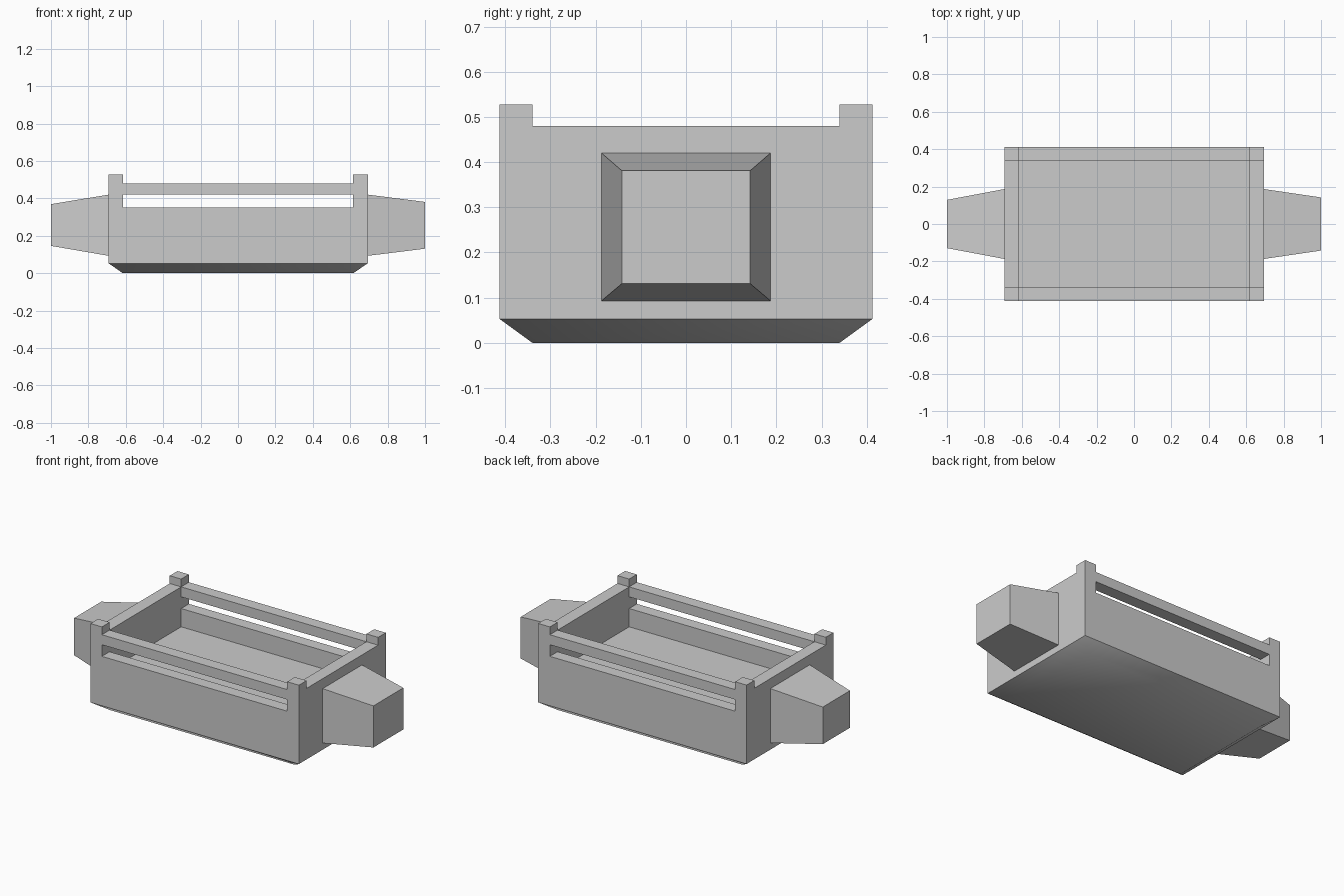
import bpy, bmesh, math

if "Cube" in bpy.data.objects:
    bpy.data.objects.remove(bpy.data.objects["Cube"])

# Grid planes shared by walls, posts, rails and slots of the crate
XS = [-0.692, -0.616, 0.616, 0.694]
YS = [-0.413, -0.34, 0.34, 0.413]
ZS = [0.0, 0.053, 0.24, 0.35, 0.42, 0.48, 0.527]


def solid(i, j, k):
    if not (0 <= i < 3 and 0 <= j < 3 and 0 <= k < 6):
        return False
    if k <= 1:                      # base slab
        return True
    if i != 1 and j != 1:           # corner posts, full height
        return True
    if k == 5 or (i == 1 and j == 1):
        return False                # notches above the rim, open interior
    return not (i == 1 and k == 3)  # long sides have a slot under the rail


def finish(bm, name, angle=None):
    bmesh.ops.recalc_face_normals(bm, faces=bm.faces[:])
    me = bpy.data.meshes.new(name)
    bm.to_mesh(me)
    bm.free()
    ob = bpy.data.objects.new(name, me)
    bpy.context.collection.objects.link(ob)
    if angle:
        bpy.ops.object.select_all(action='DESELECT')
        ob.select_set(True)
        bpy.context.view_layer.objects.active = ob
        bpy.ops.object.shade_smooth_by_angle(angle=math.radians(angle))
    return ob


# Open crate with posts, slotted long sides and chamfered underside
bm = bmesh.new()
grid = (XS, YS, ZS)
for i in range(3):
    for j in range(3):
        for k in range(6):
            if not solid(i, j, k):
                continue
            for axis in range(3):
                for side in (0, 1):
                    n = [i, j, k]
                    n[axis] += 2 * side - 1
                    if solid(*n):
                        continue
                    a, b = (axis + 1) % 3, (axis + 2) % 3
                    vs = []
                    for da, db in ((0, 0), (1, 0), (1, 1), (0, 1)):
                        c = [i, j, k]
                        c[axis] += side
                        c[a] += da
                        c[b] += db
                        vs.append(bm.verts.new([grid[m][c[m]] for m in range(3)]))
                    bm.faces.new(vs)
for v in bm.verts:
    if v.co.z < 0.001:              # pull the underside in to form the chamfer
        v.co.x = max(XS[1], min(XS[2], v.co.x))
        v.co.y = max(YS[1], min(YS[2], v.co.y))
bmesh.ops.remove_doubles(bm, verts=bm.verts[:], dist=0.0005)
bmesh.ops.recalc_face_normals(bm, faces=bm.faces[:])
bmesh.ops.dissolve_limit(bm, angle_limit=math.radians(2),
                         verts=bm.verts[:], edges=bm.edges[:])
finish(bm, "crate_body", 50)


# Tapered block handles on both ends: (x, half width, bottom, top)
def handle(name, inner, outer):
    bm = bmesh.new()
    rings = []
    for x, w, z0, z1 in (inner, outer):
        rings.append([bm.verts.new((x, y, z)) for y, z in
                      ((-w, z0), (w, z0), (w, z1), (-w, z1))])
    for s in range(4):
        t = (s + 1) % 4
        bm.faces.new((rings[0][s], rings[0][t], rings[1][t], rings[1][s]))
    bm.faces.new(rings[1])
    finish(bm, name)


handle("right_handle", (XS[3], 0.187, 0.093, 0.42), (1.0, 0.142, 0.131, 0.381))
handle("left_handle", (XS[0], 0.187, 0.093, 0.42), (-1.0, 0.129, 0.146, 0.369))
